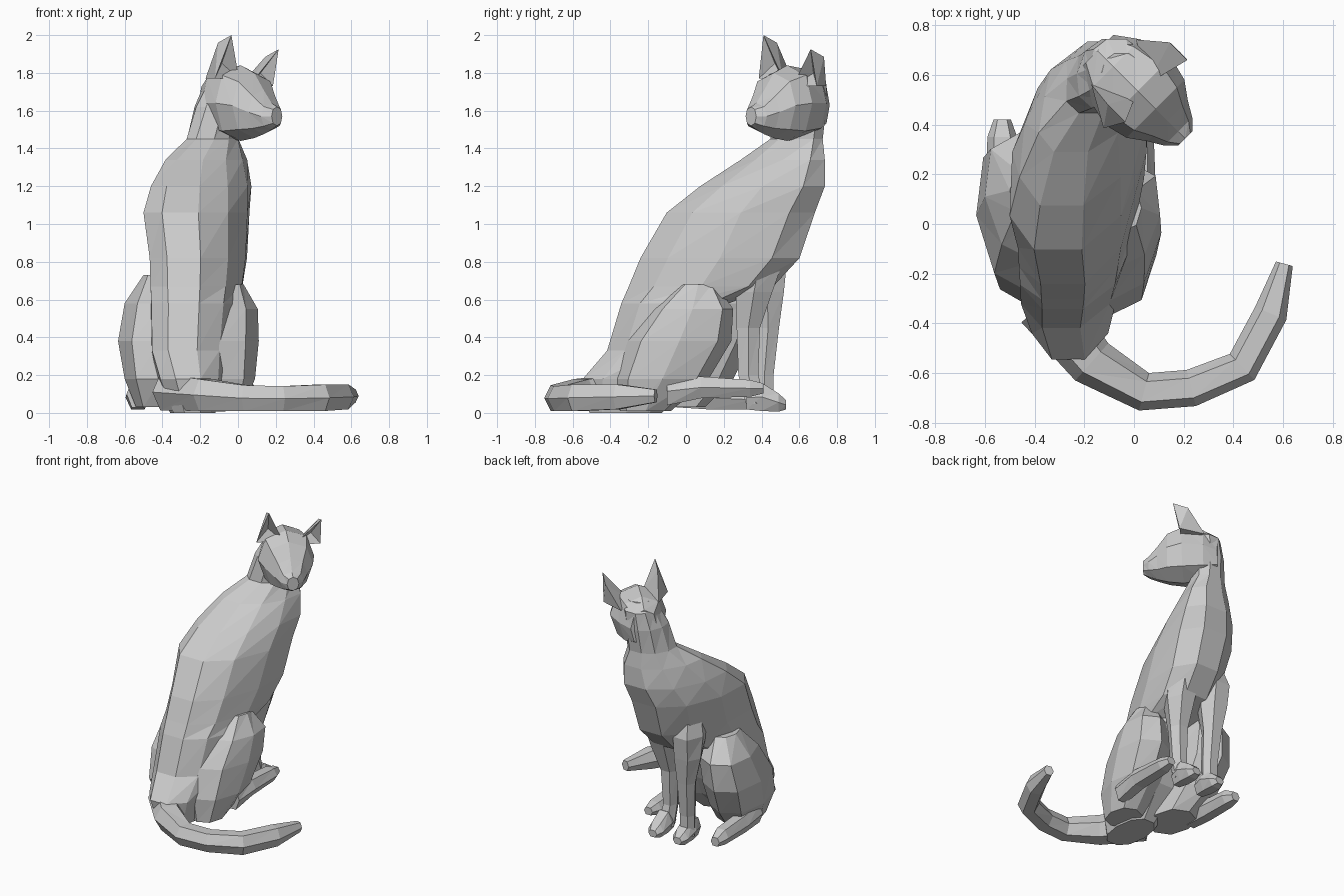
import bpy, bmesh
from math import cos, sin, pi, copysign
from mathutils import Vector as V


def finish(name, bm):
    bmesh.ops.recalc_face_normals(bm, faces=bm.faces)
    me = bpy.data.meshes.new(name)
    bm.to_mesh(me)
    bm.free()
    ob = bpy.data.objects.new(name, me)
    bpy.context.collection.objects.link(ob)
    return ob


def loft(name, rings, n=8, power=0.88):
    """Skin faceted rings given as (centre, half axis u, half axis v)."""
    bm = bmesh.new()
    soft = lambda t: copysign(abs(t) ** power, t) if abs(t) > 1e-6 else 0
    loops = []
    for c, u, v in rings:
        loops.append([bm.verts.new(V(c) + V(u) * soft(cos(2 * pi * i / n))
                                   + V(v) * soft(sin(2 * pi * i / n))) for i in range(n)])
    for a, b in zip(loops, loops[1:]):
        for i in range(n):
            j = (i + 1) % n
            bm.faces.new((a[i], a[j], b[j]))
            bm.faces.new((a[i], b[j], b[i]))
    bm.faces.new(loops[0][::-1])
    bm.faces.new(loops[-1])
    return finish(name, bm)


def stack(name, slices, n=8):
    """Horizontal slices: z, x min, x max, y min, y max, sideways skew of the front."""
    return loft(name, [(((a + b) / 2, (c + d) / 2, z), ((b - a) / 2, 0, 0), (s, (d - c) / 2, 0))
                       for z, a, b, c, d, s in slices], n)


def foot(name, x, sections):
    """Sections along y: y, half width, z min, z max."""
    return loft(name, [((x, y, (a + b) / 2), (w, 0, 0), (0, 0, (b - a) / 2))
                       for y, w, a, b in sections], 6)


# Torso and neck
torso = stack("torso", [
    (0.00, -0.36, -0.12, -0.52, -0.12, 0),
    (0.18, -0.43, -0.06, -0.56, 0.08, 0.02),
    (0.33, -0.46, -0.03, -0.43, 0.15, 0.05),
    (0.58, -0.46, 0.00, -0.355, 0.24, 0.06),
    (0.67, -0.46, 0.02, -0.32, 0.48, 0.07),
    (0.82, -0.46, 0.04, -0.26, 0.62, 0.08),
    (1.06, -0.49, 0.05, -0.12, 0.70, 0.09),
    (1.20, -0.44, 0.05, 0.06, 0.75, 0.10),
    (1.34, -0.36, 0.025, 0.28, 0.745, 0.09),
    (1.45, -0.27, 0.00, 0.44, 0.73, 0.04),
    (1.62, -0.23, 0.02, 0.46, 0.75, 0.02),
    (1.74, -0.18, 0.04, 0.50, 0.75, 0),
    (1.79, -0.13, 0.03, 0.53, 0.69, 0)], 10)

# Hind legs
stack("right_thigh", [
    (0.01, -0.20, 0.02, -0.35, -0.08, 0),
    (0.18, -0.25, 0.09, -0.37, 0.12, 0.02),
    (0.38, -0.25, 0.11, -0.31, 0.24, 0.03),
    (0.55, -0.20, 0.105, -0.18, 0.25, 0.03),
    (0.68, -0.13, 0.03, -0.03, 0.16, 0)])
stack("left_thigh", [
    (0.03, -0.54, -0.25, -0.26, 0.10, 0),
    (0.18, -0.60, -0.25, -0.34, 0.25, -0.02),
    (0.38, -0.635, -0.25, -0.28, 0.35, -0.03),
    (0.58, -0.60, -0.25, -0.15, 0.37, -0.03),
    (0.73, -0.50, -0.32, 0.02, 0.25, 0)])
foot("right_hind_foot", 0.02, [(-0.10, 0.06, 0.03, 0.20), (0.08, 0.07, 0.07, 0.20),
                               (0.34, 0.06, 0.08, 0.18), (0.41, 0.035, 0.10, 0.16)])
foot("left_hind_foot", -0.53, [(-0.05, 0.06, 0.02, 0.18), (0.12, 0.065, 0.01, 0.15),
                               (0.35, 0.06, 0.01, 0.13), (0.42, 0.035, 0.02, 0.09)])

# Front legs and paws
stack("right_front_leg", [
    (0.05, -0.16, -0.05, 0.31, 0.43, 0),
    (0.20, -0.16, -0.06, 0.27, 0.39, 0),
    (0.45, -0.17, -0.04, 0.26, 0.40, 0),
    (0.64, -0.19, 0.01, 0.25, 0.47, 0),
    (0.80, -0.20, 0.03, 0.25, 0.53, 0),
    (1.00, -0.20, 0.00, 0.25, 0.50, 0)], 6)
stack("left_front_leg", [
    (0.05, -0.36, -0.25, 0.36, 0.47, 0),
    (0.20, -0.36, -0.25, 0.36, 0.47, 0),
    (0.45, -0.38, -0.24, 0.37, 0.50, 0),
    (0.64, -0.42, -0.22, 0.33, 0.53, 0),
    (0.80, -0.43, -0.22, 0.28, 0.55, 0),
    (1.00, -0.38, -0.22, 0.28, 0.48, 0)], 6)
for side, x in (("right", -0.10), ("left", -0.30)):
    foot(side + "_front_paw", x, [(0.32, 0.045, 0.01, 0.15), (0.40, 0.065, 0.0, 0.17),
                                  (0.49, 0.06, 0.0, 0.11), (0.53, 0.035, 0.015, 0.07)])

# Tail curling round the right side
path = [(-0.36, -0.32, 0.11, 0.12), (-0.17, -0.555, 0.095, 0.10), (0.04, -0.675, 0.078, 0.078),
        (0.23, -0.66, 0.075, 0.075), (0.435, -0.575, 0.08, 0.072),
        (0.55, -0.36, 0.085, 0.068), (0.605, -0.16, 0.09, 0.035)]
rings = []
for i, (x, y, z, r) in enumerate(path):
    a, b = path[max(i - 1, 0)], path[min(i + 1, len(path) - 1)]
    d = V((b[0] - a[0], b[1] - a[1], 0)).normalized()
    rings.append(((x, y, z), V((d.y, -d.x, 0)) * r, (0, 0, min(z, r * 1.1))))
loft("tail", rings, 6)

# Head, turned to look back over the right shoulder
fwd, lat, up = V((1, -1, 0)).normalized(), V((1, 1, 0)).normalized(), V((0, 0, 1))
centre = V((-0.02, 0.57, 0))
loft("head", [(centre + fwd * t + up * (a + b) / 2, lat * w, up * (b - a) / 2)
              for t, w, a, b in [(-0.18, 0.09, 1.50, 1.76), (-0.09, 0.155, 1.46, 1.82),
                                 (0.05, 0.19, 1.44, 1.84), (0.15, 0.165, 1.455, 1.80),
                                 (0.22, 0.115, 1.475, 1.71), (0.28, 0.08, 1.50, 1.64),
                                 (0.32, 0.04, 1.52, 1.62)]])


# Ears: blunt upright wedges with a hollow front
def ear(name, base, tip):
    base, tip = V(base), V(tip)
    pts = [base + lat * 0.09 + fwd * 0.03, base - lat * 0.09 + fwd * 0.03,
           base - fwd * 0.13, tip, tip - fwd * 0.10 - up * 0.04,
           base * 0.65 + tip * 0.35 - fwd * 0.03]
    bm = bmesh.new()
    o, i, b, t, k, h = [bm.verts.new(p) for p in pts]
    for f in ((o, t, h), (t, i, h), (i, o, h), (o, b, k), (o, k, t),
              (b, i, k), (k, i, t), (o, i, b)):
        bm.faces.new(f)
    return finish(name, bm)


ear("left_ear", (-0.08, 0.47, 1.77), (-0.035, 0.41, 2.0))
ear("right_ear", (0.10, 0.65, 1.73), (0.215, 0.66, 1.925))

# Fuse all parts into one skin
parts = [o for o in bpy.context.collection.objects if o is not torso]
for p in parts:
    m = torso.modifiers.new(p.name, 'BOOLEAN')
    m.operation, m.solver, m.object = 'UNION', 'EXACT', p
bpy.context.view_layer.update()
skin = bpy.data.meshes.new_from_object(torso.evaluated_get(bpy.context.evaluated_depsgraph_get()))
torso.modifiers.clear()
torso.data = skin
torso.name = "sitting_cat"
for p in parts:
    bpy.data.objects.remove(p)
